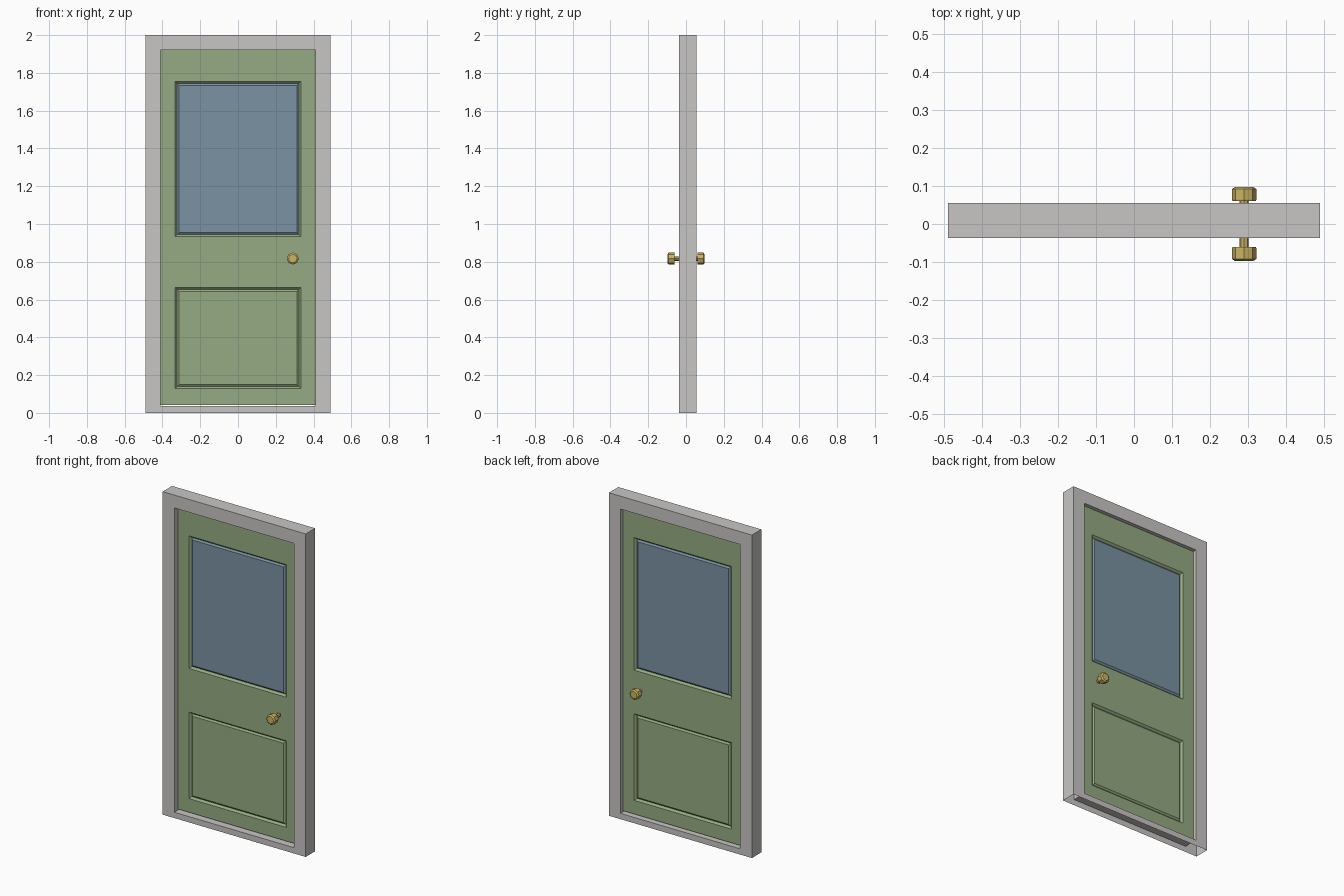
import bpy, bmesh, math
from mathutils import Vector

if "Cube" in bpy.data.objects:
    bpy.data.objects.remove(bpy.data.objects["Cube"])


def material(name, rgb):
    m = bpy.data.materials.new(name)
    m.diffuse_color = (*rgb, 1)
    m.use_nodes = True
    m.node_tree.nodes["Principled BSDF"].inputs["Base Color"].default_value = m.diffuse_color
    return m


GREY = material("frame grey", (0.578, 0.565, 0.552))
GREEN = material("door green", (0.301, 0.407, 0.223))
BLUE = material("glass blue", (0.195, 0.287, 0.361))
BRASS = material("brass", (0.60, 0.46, 0.127))


def slab(xs, zs, y0, y1, skip=()):
    """Grid of cells in the xz plane, extruded in y; skip leaves holes."""
    bm = bmesh.new()
    v = {(i, j): bm.verts.new((x, y0, z))
         for i, x in enumerate(xs) for j, z in enumerate(zs)}
    faces = [bm.faces.new((v[i, j], v[i + 1, j], v[i + 1, j + 1], v[i, j + 1]))
             for i in range(len(xs) - 1) for j in range(len(zs) - 1)
             if (i, j) not in skip]
    new = bmesh.ops.extrude_face_region(bm, geom=faces, use_keep_orig=True)["geom"]
    bmesh.ops.translate(bm, vec=(0, y1 - y0, 0),
                        verts=[g for g in new if isinstance(g, bmesh.types.BMVert)])
    bmesh.ops.recalc_face_normals(bm, faces=bm.faces[:])
    bm.normal_update()
    return bm


def finish(bm, name, mats):
    me = bpy.data.meshes.new(name)
    bm.to_mesh(me)
    bm.free()
    for m in mats:
        me.materials.append(m)
    ob = bpy.data.objects.new(name, me)
    bpy.context.collection.objects.link(ob)
    return ob


# Door frame: hollow ring, open underneath
bm = slab([-0.49, -0.41, 0.41, 0.49], [0, 0.036, 1.92, 2.0], -0.037, 0.055, {(1, 1)})
under = [f for f in bm.faces if f.calc_center_median().z < 0.001]
bmesh.ops.delete(bm, geom=under, context='FACES')
finish(bm, "door_frame", [GREY])

# Door leaf with a V groove around each raised panel, on both sides
bm = slab([-0.41, -0.333, 0.333, 0.41],
          [0.043, 0.128, 0.664, 0.934, 1.755, 1.92], -0.003, 0.031)
panels = []
for f in bm.faces:
    c = f.calc_center_median()
    if abs(f.normal.y) > 0.9 and abs(c.x) < 0.1 and (0.2 < c.z < 0.6 or 1.0 < c.z < 1.7):
        panels.append(f)
bmesh.ops.inset_individual(bm, faces=panels, thickness=0.016, depth=-0.012)
bm.normal_update()
bevels = bmesh.ops.inset_individual(bm, faces=panels, thickness=0.015, depth=0.008)["faces"]
for f in list(bevels) + panels:
    if f.calc_center_median().z > 0.9:
        f.material_index = 1
finish(bm, "door_leaf", [GREEN, BLUE])


# Eight-sided knobs turned around the y axis
def knob(name, side):
    profile = [(0.012, 0.012), (0.012, 0.061), (0.031, 0.061),
               (0.032, 0.064), (0.032, 0.092), (0.023, 0.098)]
    bm = bmesh.new()
    n = 8
    rings = [[bm.verts.new(Vector((0.29 + r * math.cos(math.tau * k / n), side * y,
                                   0.817 + r * math.sin(math.tau * k / n))))
              for k in range(n)] for r, y in profile]
    for a, b in zip(rings, rings[1:]):
        for k in range(n):
            bm.faces.new((a[k], a[(k + 1) % n], b[(k + 1) % n], b[k]))
    bm.faces.new(rings[0])
    bm.faces.new(rings[-1])
    bmesh.ops.recalc_face_normals(bm, faces=bm.faces[:])
    finish(bm, name, [BRASS])


knob("front_knob", -1)
knob("back_knob", 1)
